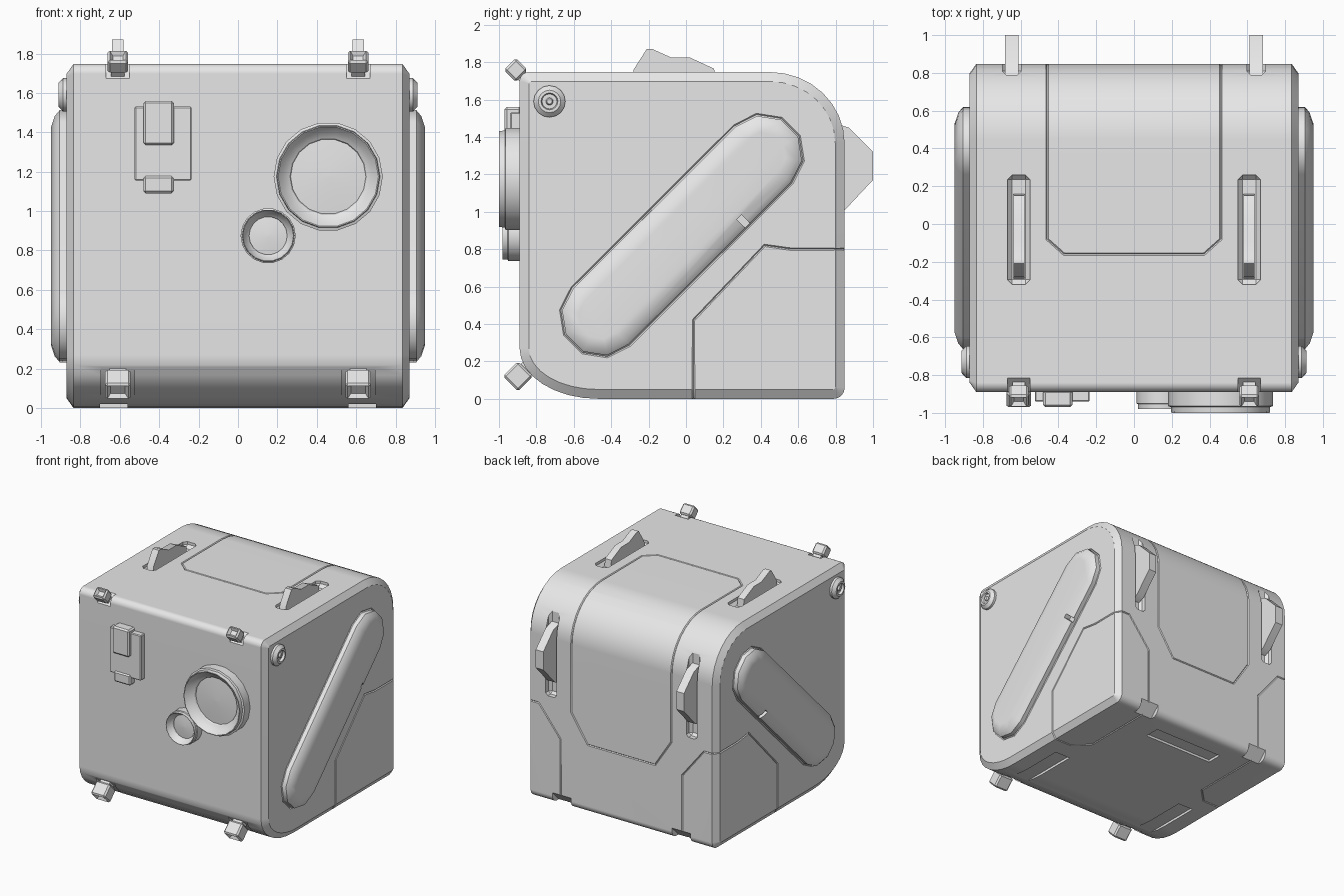
import bpy, bmesh, math
from math import sin, cos, pi, radians
from mathutils import Matrix, Vector

old = bpy.data.objects.get("Cube")
if old:
    bpy.data.objects.remove(old, do_unlink=True)

grey = bpy.data.materials.new("light_grey")
grey.use_nodes = True
grey.diffuse_color = (0.8, 0.8, 0.8, 1)
grey.node_tree.nodes["Principled BSDF"].inputs["Base Color"].default_value = (0.8, 0.8, 0.8, 1)


def make(name, bm):
    bmesh.ops.recalc_face_normals(bm, faces=bm.faces)
    me = bpy.data.meshes.new(name)
    bm.to_mesh(me)
    bm.free()
    me.materials.append(grey)
    ob = bpy.data.objects.new(name, me)
    bpy.context.scene.collection.objects.link(ob)
    return ob


def loft(name, rings):
    """Skin equal-length rings of points and cap both ends."""
    bm = bmesh.new()
    vs = [[bm.verts.new(p) for p in ring] for ring in rings]
    n = len(vs[0])
    for a, b in zip(vs, vs[1:]):
        for i in range(n):
            j = (i + 1) % n
            bm.faces.new((a[i], a[j], b[j], b[i]))
    bm.faces.new(vs[0])
    bm.faces.new(vs[-1])
    return make(name, bm)


def box(name, centre, size, tilt=0, bevel=0, hollow=0):
    """Box tilted about x; hollow sinks a window into its front face."""
    bm = bmesh.new()
    bmesh.ops.create_cube(bm, size=1)
    bmesh.ops.scale(bm, vec=size, verts=bm.verts)
    if bevel:
        bmesh.ops.bevel(bm, geom=bm.edges[:], offset=bevel, segments=1, affect='EDGES')
    if hollow:
        bm.normal_update()
        face = min(bm.faces, key=lambda f: f.calc_center_median().y)
        bmesh.ops.inset_region(bm, faces=[face], thickness=hollow)
        bmesh.ops.translate(bm, vec=(0, hollow, 0), verts=face.verts)
    bm.transform(Matrix.Translation(centre) @ Matrix.Rotation(radians(tilt), 4, 'X'))
    return make(name, bm)


def tube(name, points):
    """Closed thin tube used to score panel lines."""
    cu = bpy.data.curves.new(name, 'CURVE')
    cu.dimensions = '3D'
    cu.bevel_depth = 0.007
    cu.bevel_resolution = 0
    sp = cu.splines.new('POLY')
    sp.points.add(len(points) - 1)
    for p, co in zip(sp.points, points):
        p.co = (*co, 1)
    sp.use_cyclic_u = True
    ob = bpy.data.objects.new(name, cu)
    bpy.context.scene.collection.objects.link(ob)
    bpy.context.view_layer.update()
    me = bpy.data.meshes.new_from_object(ob.evaluated_get(bpy.context.evaluated_depsgraph_get()))
    bpy.data.objects.remove(ob)
    bm = bmesh.new()
    bm.from_mesh(me)
    return make(name, bm)


def finish(ob, cutters=(), mirror=True, angle=30):
    """Cut, mirror across x, apply, and shade."""
    for c in cutters:
        c.hide_render = True
        m = ob.modifiers.new("cut", 'BOOLEAN')
        m.operation, m.solver, m.object = 'DIFFERENCE', 'EXACT', c
    if mirror:
        mirrored(ob)
    bpy.context.view_layer.update()
    me = bpy.data.meshes.new_from_object(ob.evaluated_get(bpy.context.evaluated_depsgraph_get()))
    ob.modifiers.clear()
    ob.data = me
    for c in cutters:
        bpy.data.objects.remove(c, do_unlink=True)
    bpy.ops.object.select_all(action='DESELECT')
    ob.select_set(True)
    bpy.context.view_layer.objects.active = ob
    bpy.ops.object.shade_smooth_by_angle(angle=radians(angle))
    ob.modifiers.new("normals", 'WEIGHTED_NORMAL').keep_sharp = True


def mirrored(ob):
    ob.modifiers.new("mirror", 'MIRROR').use_mirror_merge = False
    return ob


BACK, TOP = 0.848, 1.747


def outline(x, d):
    """Side outline of the body, shrunk by d."""
    corners = [(BACK, TOP, 0.4, 0.38), (-0.89, TOP, 0.05, 0.05),
               (-0.89, 0, 0.42, 0.27), (BACK, 0, 0.06, 0.06)]
    pts = []
    for k, (y, z, ry, rz) in enumerate(corners):
        sy, sz = (1 if y > 0 else -1), (1 if z > 1 else -1)
        ry, rz = max(ry - d, 0.012), max(rz - d, 0.012)
        cy, cz = y - sy * (d + ry), z - sz * (d + rz)
        for i in range(9):
            a = (k + i / 8) * pi / 2
            pts.append((x, cy + ry * cos(a), cz + rz * sin(a)))
    return pts


def capsule(x, r, n=5):
    """Diagonal capsule outline on the side wall."""
    pts = []
    for y, z, start in ((0.412, 1.305, -45), (-0.455, 0.44, 135)):
        for i in range(n + 1):
            a = radians(start + 180 * i / n)
            pts.append((x, y + r * cos(a), z + r * sin(a)))
    return pts


def lathe(name, profile, centre, axis, n):
    """Rings of (radius, distance) around the x or y axis."""
    rings = []
    for r, d in profile:
        ring = []
        for i in range(n):
            a = 2 * pi * i / n
            p, q = centre[0] + r * cos(a), centre[1] + r * sin(a)
            ring.append((d, p, q) if axis == 'x' else (p, d, q))
        rings.append(ring)
    return loft(name, rings)


# Panel line around the lid, following the rounded back edge
arc = [(p[1], p[2]) for p in outline(0, 0)[:9]]
half = [(0.31, BACK, 0.57), (0.46, BACK, 0.8)] + [(0.46, y, z) for y, z in arc]
half += [(0.46, -0.08, TOP), (0.37, -0.16, TOP)]
lid_line = tube("lid_line", half + [(-x, y, z) for x, y, z in reversed(half)])

# Panel line around each lower back corner
corner_line = mirrored(tube("corner_line", [
    (0.87, 0.04, 0.05), (0.87, 0.04, 0.42), (0.87, 0.42, 0.82), (0.87, 0.56, 0.8),
    (0.87, 0.79, 0.8), (0.835, BACK, 0.8), (0.76, BACK, 0.8), (0.56, BACK, 0.55),
    (0.56, BACK, 0.06), (0.56, 0.78, 0), (0.56, 0.16, 0), (0.68, 0.04, 0), (0.835, 0.04, 0)]))
pod_line = mirrored(tube("pod_line", capsule(0.87, 0.217)))

# Recesses in the shell
foot_cut = mirrored(box("foot_chamfer", (0.55, 0.876, -0.028), (0.17, 0.2, 0.2), 45))
recesses = [mirrored(box(n, c, s, t, b)) for n, c, s, t, b in (
    ("top_slot", (0.61, -0.03, 1.8), (0.12, 0.58, 0.2), 0, 0.025),
    ("back_slot", (0.647, 0.89, 1.235), (0.1, 0.2, 0.71), 0, 0.02),
    ("bottom_slot", (0.63, -0.44, -0.08), (0.14, 0.64, 0.2), 0, 0),
    ("upper_pocket", (0.61, -0.89, 1.75), (0.12, 0.11, 0.11), 45, 0),
    ("lower_pocket", (0.61, -0.83, 0.09), (0.17, 0.1, 0.26), 45, 0))]
recesses.append(box("rear_slot", (0, 0.6, -0.08), (0.64, 0.13, 0.2)))

# Main shell with chamfered side rims
body = loft("body", [outline(-0.87, 0.05), outline(-0.835, 0),
                     outline(0.835, 0), outline(0.87, 0.05)])
finish(body, [foot_cut] + recesses + [lid_line, corner_line, pod_line], mirror=False, angle=25)

# Long diagonal side pods
pod = loft("side_pods", [capsule(x, r) for x, r in
                         ((0.86, 0.21), (0.905, 0.21), (0.93, 0.18), (0.95, 0.12))])
notch = box("pod_notch", (0.94, 0.31, 0.945), (0.1, 0.035, 0.075), 45)
finish(pod, [notch], angle=40)

# Round side bolts
finish(lathe("side_bolts", [(0.085, 0.86), (0.085, 0.888), (0.06, 0.912), (0.045, 0.912),
                            (0.04, 0.893), (0.02, 0.893), (0.014, 0.908), (0.004, 0.908)],
             (-0.73, 1.59), 'x', 16))


# Front lenses: stepped ring around a shallow dome
def lens(name, centre, r, face):
    steps = [(1, 0), (1, 0.7), (0.95, 0.74), (0.94, 1), (0.92, 1),
             (0.82, 0.7), (0.71, 0.55), (0.69, 0.45), (0.4, 0.5), (0.02, 0.52)]
    base = -0.88
    finish(lathe(name, [(r * k, base + (face - base) * t) for k, t in steps],
                 centre, 'y', 18), mirror=False, angle=25)


lens("large_lens", (0.458, 1.175), 0.277, -1.0)
lens("small_lens", (0.153, 0.875), 0.14, -0.98)

# Front switch box
box("switch_plate", (-0.38, -0.905, 1.343), (0.29, 0.07, 0.375), bevel=0.006)
box("switch_block", (-0.403, -0.925, 1.447), (0.155, 0.09, 0.225), bevel=0.012)
box("switch_tab", (-0.403, -0.915, 1.135), (0.155, 0.07, 0.09), bevel=0.012)

# Corner studs on stems
for name, y, z, w, side, tilt in (("upper", -0.91, 1.758, 0.105, 0.09, -45),
                                  ("lower", -0.898, 0.12, 0.13, 0.114, 45)):
    stud = box(name + "_studs", (0.61, y, z), (w, side, side), tilt, 0.012, 0.022)
    into = Vector((0, 1, -1 if tilt < 0 else 1)) * 0.05
    stem = box(name + "_stems", Vector((0.61, y, z)) + into,
               (w * 0.65, 0.12, side * 0.65), tilt)
    finish(stud)
    finish(stem)


# Fins standing in the top and back slots
def fin(name, x, width, points):
    rings = [[(x + s * width / 2, y, z) for y, z in points] for s in (-1, 1)]
    finish(loft(name, rings))


fin("top_fins", 0.61, 0.058, [(-0.29, 1.69), (-0.28, 1.76), (-0.21, 1.87), (-0.18, 1.87),
                              (-0.08, 1.825), (0.02, 1.825), (0.15, 1.765), (0.16, 1.69)])
fin("back_fins", 0.647, 0.07, [(0.78, 1.48), (0.87, 1.45), (1.0, 1.32),
                               (1.0, 1.17), (0.85, 1.01), (0.78, 0.98)])
